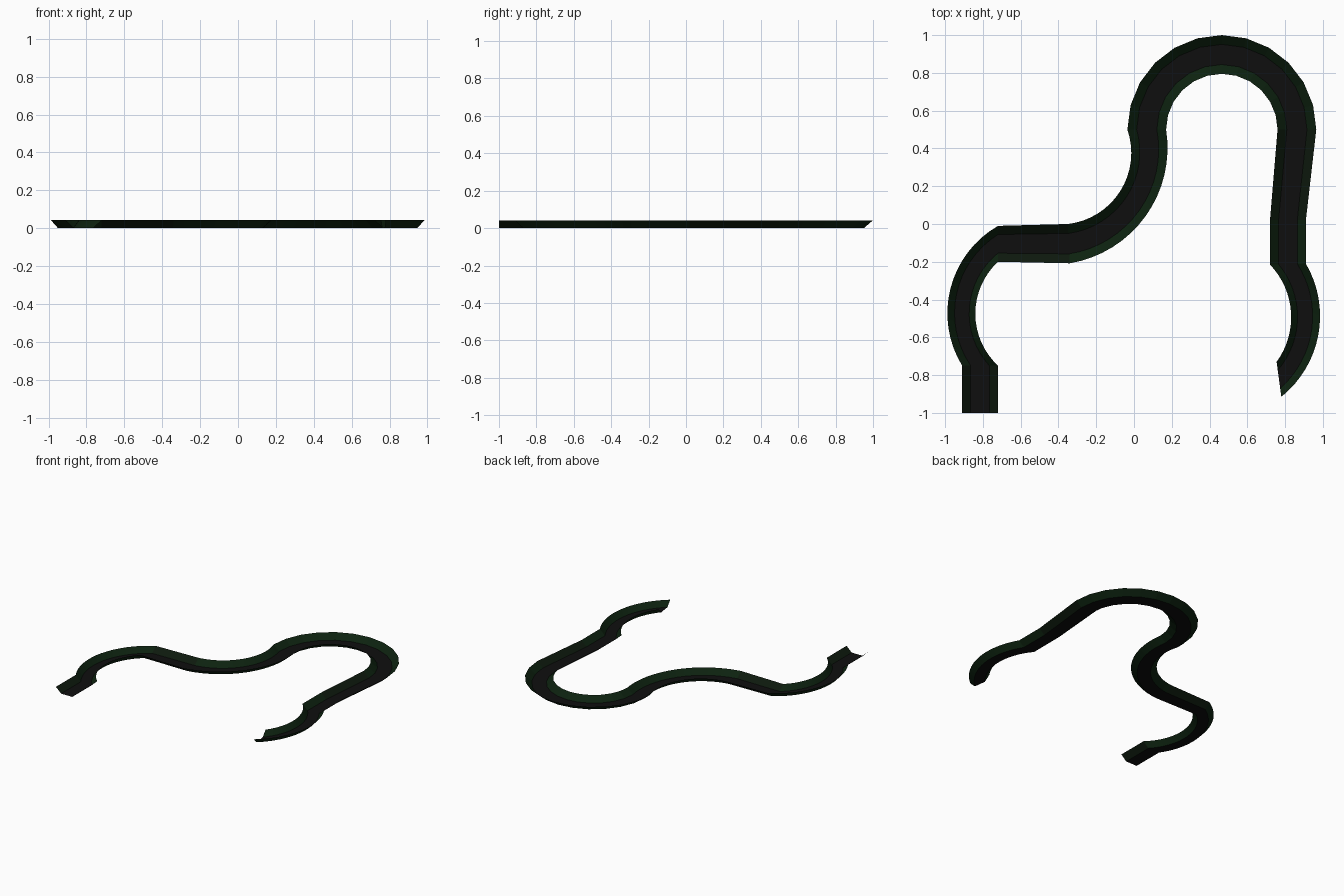
import bpy, math
from mathutils import Vector

if "Cube" in bpy.data.objects:
    bpy.data.objects.remove(bpy.data.objects["Cube"])

HEIGHT = 0.042
INSET = 0.24   # share of the width taken by each sloping wall


def material(name, rgb):
    m = bpy.data.materials.new(name)
    m.diffuse_color = (*rgb, 1)
    m.use_nodes = True
    m.node_tree.nodes["Principled BSDF"].inputs["Base Color"].default_value = m.diffuse_color
    return m


black = material("black floor", (0.0045, 0.0045, 0.0045))
green = material("dark green wall", (0.004, 0.016, 0.005))
dim_green = material("very dark green wall", (0.004, 0.010, 0.004))


def edge(points, n):
    """n + 1 points along a line (two points) or an arc (three points)."""
    p = [Vector(q) for q in points]
    if len(p) == 2:
        return [p[0].lerp(p[1], i / n) for i in range(n + 1)]
    a, b, c = p
    d = 2 * (a.x * (b.y - c.y) + b.x * (c.y - a.y) + c.x * (a.y - b.y))
    aa, bb, cc = a.dot(a), b.dot(b), c.dot(c)
    mid = Vector(((aa * (b.y - c.y) + bb * (c.y - a.y) + cc * (a.y - b.y)) / d,
                  (aa * (c.x - b.x) + bb * (a.x - c.x) + cc * (b.x - a.x)) / d))
    r = (a - mid).length
    ang = [math.atan2(q.y - mid.y, q.x - mid.x) for q in p]
    wrap = lambda t: (t + math.pi) % (2 * math.pi) - math.pi
    sweep = wrap(ang[1] - ang[0]) + wrap(ang[2] - ang[1])
    return [mid + r * Vector((math.cos(ang[0] + sweep * i / n),
                              math.sin(ang[0] + sweep * i / n))) for i in range(n + 1)]


def channel(name, left, right, n, wall):
    """Open trough: flat floor with a sloping wall on either side."""
    verts, faces = [], []
    for l, r in zip(edge(left, n), edge(right, n)):
        for t, z in ((0, HEIGHT), (INSET, 0), (1 - INSET, 0), (1, HEIGHT)):
            verts.append((*l.lerp(r, t), z))
    for i in range(n):
        for j in range(3):
            k = 4 * i + j
            faces.append((k, k + 1, k + 5, k + 4))
    me = bpy.data.meshes.new(name)
    me.from_pydata(verts, [], faces)
    me.materials.append(black)
    me.materials.append(wall)
    for f in me.polygons:
        f.material_index = 0 if f.index % 3 == 1 else 1
    ob = bpy.data.objects.new(name, me)
    bpy.context.collection.objects.link(ob)


# Pieces in order along the course
channel("start_straight", [(-0.91, -1), (-0.91, -0.75)],
        [(-0.72, -1), (-0.72, -0.75)], 1, dim_green)
channel("first_bend", [(-0.91, -0.75), (-0.988, -0.48), (-0.72, -0.01)],
        [(-0.72, -0.75), (-0.84, -0.48), (-0.72, -0.20)], 16, green)
channel("cross_straight", [(-0.72, -0.01), (-0.35, 0.0)],
        [(-0.72, -0.20), (-0.34, -0.208)], 1, dim_green)
channel("second_bend", [(-0.35, 0.0), (-0.117, 0.117), (-0.035, 0.5)],
        [(-0.34, -0.208), (0.02, -0.01), (0.17, 0.5)], 16, green)
channel("top_bend", [(-0.035, 0.5), (0.465, 1.0), (0.965, 0.5)],
        [(0.17, 0.5), (0.465, 0.795), (0.76, 0.5)], 12, green)
channel("return_straight", [(0.965, 0.5), (0.91, 0.02)],
        [(0.76, 0.5), (0.72, 0.02)], 1, dim_green)
channel("short_straight", [(0.91, 0.02), (0.91, -0.21)],
        [(0.72, 0.02), (0.72, -0.215)], 1, green)
channel("last_bend", [(0.91, -0.21), (0.985, -0.48), (0.78, -0.915)],
        [(0.72, -0.215), (0.832, -0.49), (0.755, -0.73)], 16, green)
